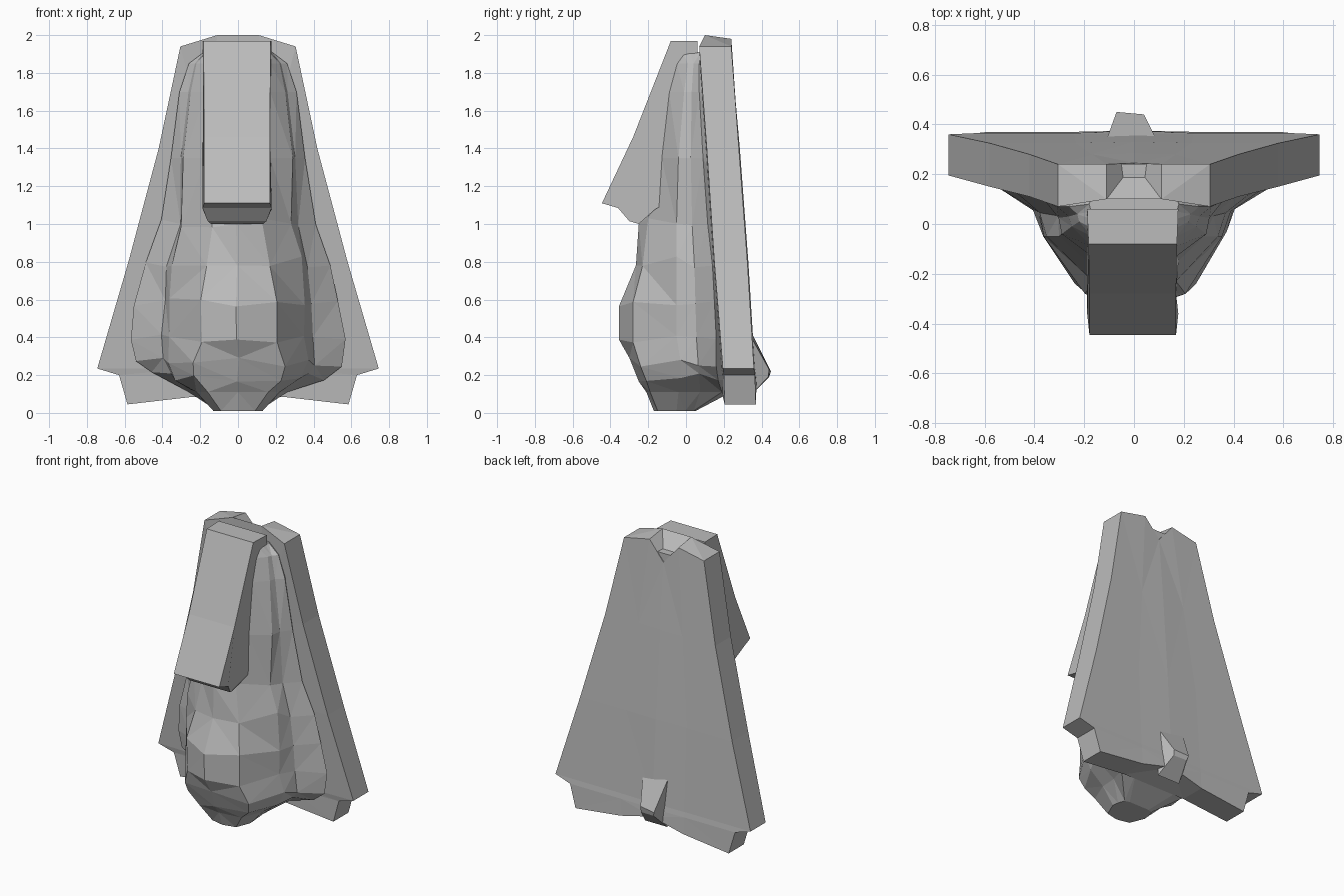
import bpy, bmesh, random
from mathutils import Vector

random.seed(4)
grey = bpy.data.materials.new("stone grey")
grey.diffuse_color = (0.5, 0.5, 0.5, 1)


def loft(name, rings, triangulate=False):
    """Skin equal-length rings of points, with capped ends."""
    bm = bmesh.new()
    rows = [[bm.verts.new(Vector(p)) for p in ring] for ring in rings]
    n = len(rows[0])
    for a, b in zip(rows, rows[1:]):
        for i in range(n):
            j = (i + 1) % n
            bm.faces.new((a[i], a[j], b[j], b[i]))
    bm.faces.new(rows[0][::-1])
    bm.faces.new(rows[-1])
    if triangulate:
        bmesh.ops.triangulate(bm, faces=bm.faces[:])
    bmesh.ops.recalc_face_normals(bm, faces=bm.faces[:])
    mesh = bpy.data.meshes.new(name)
    bm.to_mesh(mesh)
    bm.free()
    mesh.materials.append(grey)
    obj = bpy.data.objects.new(name, mesh)
    bpy.context.collection.objects.link(obj)
    return obj


# Cape: flared slab leaning back, with a notched top and a raised hem centre
cape_rows = [  # z, half width, front y, back y
    (0.045, 0.585, 0.205, 0.37), (0.20, 0.63, 0.20, 0.365), (0.235, 0.745, 0.195, 0.36),
    (0.80, 0.58, 0.15, 0.325), (1.40, 0.42, 0.11, 0.28), (1.94, 0.305, 0.07, 0.24)]
cape = []
for k, (z, w, yf, yb) in enumerate(cape_rows):
    top, hem = k == len(cape_rows) - 1, k == 0
    m = 0.11 if top else 0.24 if k < 3 else w * 0.4
    y_mid = 0.1 if top else yf - 0.01
    up = 0.06 if top else 0.04 if hem else 0
    rear = 0.04 if top or hem else 0
    centre = -0.09 if top else 0.1 if hem else 0
    cape.append([(-w, yf, z), (-m, y_mid, z + up), (m, y_mid, z + up), (w, yf, z),
                 (w, yb, z), (m, yb, z + rear), (0, yb + 0.005, z + centre),
                 (-m, yb, z + rear), (-w, yb, z)])
loft("cape", cape, True)

# Body: faceted belly narrowing to the shoulders
body_rows = [  # z, front y, then x, y of the front, side and rear corners
    (0.01, -0.17, 0.09, -0.15, 0.13, -0.05, 0.11, 0.04),
    (0.11, -0.21, 0.16, -0.19, 0.22, -0.04, 0.26, 0.19),
    (0.19, -0.25, 0.23, -0.21, 0.34, -0.03, 0.45, 0.17),
    (0.27, -0.30, 0.24, -0.24, 0.37, -0.03, 0.55, 0.16),
    (0.40, -0.355, 0.20, -0.28, 0.36, -0.05, 0.57, 0.16),
    (0.58, -0.355, 0.20, -0.28, 0.36, -0.05, 0.54, 0.15),
    (0.80, -0.265, 0.17, -0.23, 0.34, -0.05, 0.50, 0.14),
    (1.00, -0.25, 0.13, -0.20, 0.29, -0.05, 0.40, 0.115),
    (1.35, -0.15, 0.17, -0.13, 0.29, -0.04, 0.355, 0.09),
    (1.70, -0.10, 0.17, -0.09, 0.25, -0.01, 0.31, 0.07),
    (1.85, -0.06, 0.17, -0.05, 0.22, 0.01, 0.26, 0.07),
    (1.91, -0.02, 0.16, -0.02, 0.17, 0.02, 0.18, 0.08)]
body = []
for k, (z, yf, x1, y1, x2, y2, x3, y3) in enumerate(body_rows):
    back = 0.05 if k == 0 else 0.24
    half = [(x1, y1), (x2, y2), (x2 + .2 * (x3 - x2), y2 + .5 * (y3 - y2)),
            (x3, y3), (x3 * 0.7, back)]
    ring = [(0, yf, z)]
    ring += [(x, y, z) for x, y in half] + [(-x, y, z) for x, y in half[::-1]]
    if 1 < k < 8:  # uneven chiselled surface
        ring = [(x + random.uniform(-.012, .012), y, z + random.uniform(-.03, .03))
                for x, y, z in ring]
    body.append(ring)
loft("body", body, True)

# Long face: wedge projecting forward, undercut below, tapered chin
face_profile = [(0.06, 1.97, 1), (-0.08, 1.97, .97), (-0.28, 1.46, .95), (-0.445, 1.11, .95),
                (-0.36, 1.085, 1), (-0.30, 1.015, .85), (-0.25, 1.0, .75),
                (-0.16, 1.08, 1), (0.06, 1.2, 1)]
loft("long_face", [[(side * s - 0.005, y, z) for y, z, s in face_profile]
                   for side in (-0.183, 0.183)])

# Small stub at the back, near the hem
loft("tail_stub", [
    [(-.11, .34, .44), (.09, .34, .41), (.08, .33, .08), (-.09, .33, .08)],
    [(-.07, .45, .22), (.04, .44, .23), (.04, .435, .19), (-.06, .44, .19)]])
